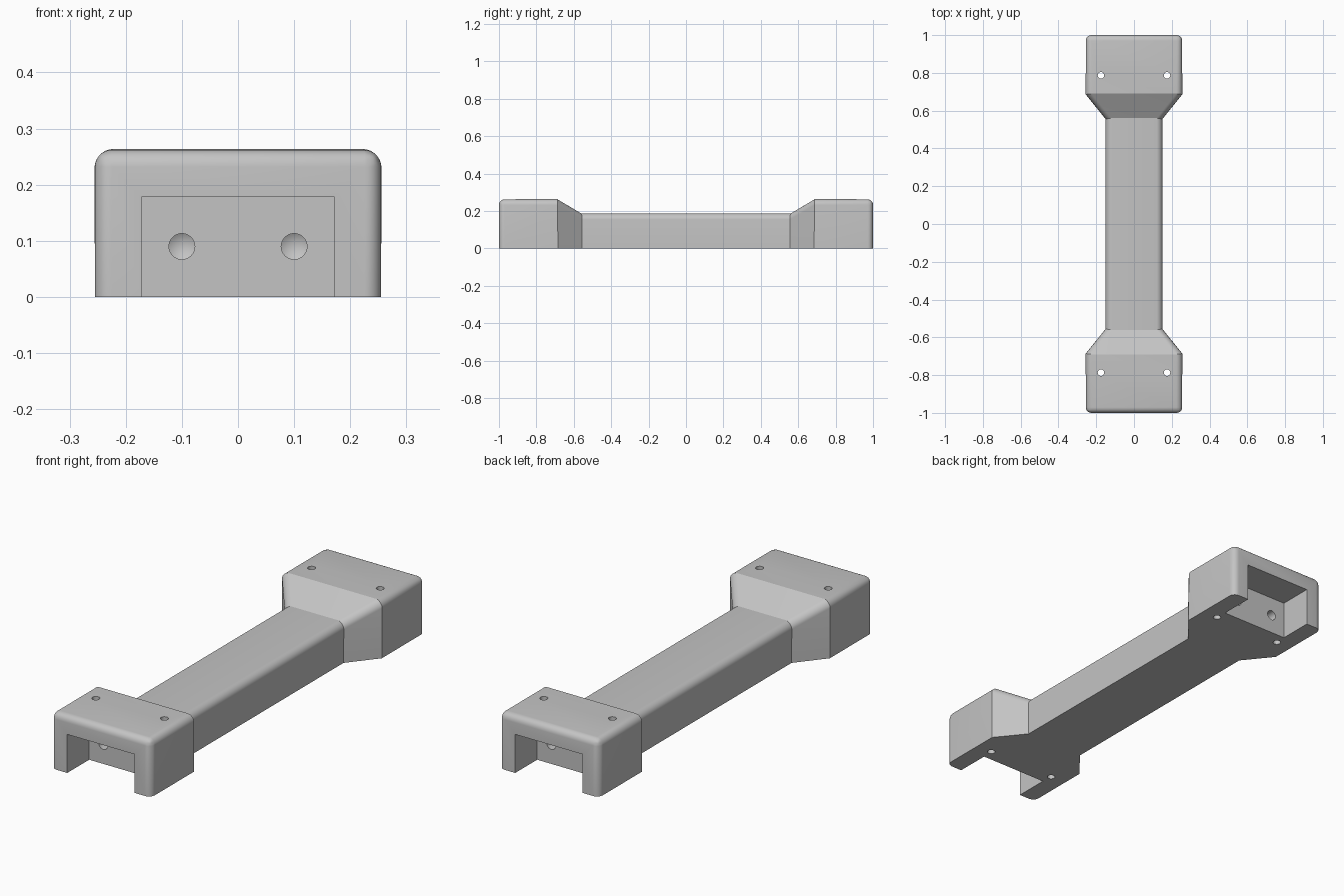
import bpy
import bmesh
from math import pi, radians
from mathutils import Matrix

cube = bpy.data.objects.get("Cube")
if cube:
    bpy.data.objects.remove(cube, do_unlink=True)

# Single plain grey
grey = bpy.data.materials.new("plain_grey")
grey.use_nodes = True
grey.diffuse_color = (0.55, 0.55, 0.55, 1)
grey.node_tree.nodes["Principled BSDF"].inputs["Base Color"].default_value = (0.55, 0.55, 0.55, 1)


def make_object(name, bm):
    bmesh.ops.recalc_face_normals(bm, faces=bm.faces[:])
    mesh = bpy.data.meshes.new(name)
    bm.to_mesh(mesh)
    bm.free()
    mesh.materials.append(grey)
    obj = bpy.data.objects.new(name, mesh)
    bpy.context.collection.objects.link(obj)
    return obj


# Handle: rectangular sections (half width, height) lofted along y
END, BODY = (0.255, 0.262), (0.15, 0.185)
SECTIONS = [(-1, END), (-0.685, END), (-0.555, BODY),
            (0.555, BODY), (0.685, END), (1, END)]
bm = bmesh.new()
rings = []
for y, (w, h) in SECTIONS:
    rings.append([bm.verts.new(p) for p in
                  ((-w, y, 0), (w, y, 0), (w, y, h), (-w, y, h))])
for a, b in zip(rings, rings[1:]):
    for i in range(4):
        j = (i + 1) % 4
        bm.faces.new((a[i], a[j], b[j], b[i]))
bm.faces.new(rings[0])
bm.faces.new(rings[-1])

# Round the long top edges and the top and side edges of both ends
rounded = []
for e in bm.edges:
    p, q = (v.co for v in e.verts)
    at_end = abs(p.y) > 0.99 and abs(q.y) > 0.99
    lengthwise = abs(p.y - q.y) > 0.01
    on_top = p.z > 0.1 and q.z > 0.1
    upright = abs(p.z - q.z) > 0.1
    if (on_top and (lengthwise or at_end)) or (upright and at_end):
        rounded.append(e)
bmesh.ops.bevel(bm, geom=rounded, offset=0.03, offset_type='OFFSET',
                segments=8, profile=0.5, affect='EDGES', clamp_overlap=True)
handle = make_object("handle", bm)


def cut(obj, bm):
    cutter = make_object("cutter", bm)
    cutter.hide_render = True
    mod = obj.modifiers.new("cut", 'BOOLEAN')
    mod.operation = 'DIFFERENCE'
    mod.solver = 'EXACT'
    mod.object = cutter
    bpy.context.view_layer.objects.active = obj
    bpy.ops.object.modifier_apply(modifier=mod.name)
    bpy.data.objects.remove(cutter, do_unlink=True)


def cylinder(bm, r1, r2, depth, matrix):
    bmesh.ops.create_cone(bm, cap_ends=True, segments=32, radius1=r1,
                          radius2=r2, depth=depth, matrix=matrix)


# Open pockets in the ends, below and outward
POCKET_Y, POCKET_TOP = 0.84, 0.178
bm = bmesh.new()
for s in (-1, 1):
    bmesh.ops.create_cube(bm, size=1, matrix=Matrix.Translation(
        (0, s * (POCKET_Y + 0.15), POCKET_TOP - 0.15)) @ Matrix.Diagonal((0.344, 0.3, 0.3, 1)))
cut(handle, bm)

# Upright through holes
bm = bmesh.new()
for sx in (-1, 1):
    for sy in (-1, 1):
        cylinder(bm, 0.017, 0.017, 0.6, Matrix.Translation((sx * 0.175, sy * 0.787, 0.1)))
cut(handle, bm)

# Blind drilled holes with pointed bottoms in the pocket walls
R, DEPTH, TIP = 0.023, 0.12, 0.014
bm = bmesh.new()
for sx in (-1, 1):
    for sy in (-1, 1):
        drill = bmesh.new()
        cylinder(drill, R, R, DEPTH + 0.05, Matrix.Translation((0, 0, (DEPTH - 0.05) / 2)))
        tip = [v for v in drill.verts if v.co.z > 0.1]
        cap = [f for f in drill.faces if all(v in tip for v in f.verts)]
        poke = bmesh.ops.poke(drill, faces=cap)
        for v in poke["verts"]:
            v.co.z += TIP
        turn = Matrix.Rotation(sy * pi / 2, 4, 'X')
        drill.transform(Matrix.Translation((sx * 0.1, sy * POCKET_Y, 0.09)) @ turn)
        part = bpy.data.meshes.new("drill")
        drill.to_mesh(part)
        drill.free()
        bm.from_mesh(part)
        bpy.data.meshes.remove(part)
cut(handle, bm)

# Smooth the rounded edges, keep the rest crisp
bpy.ops.object.select_all(action='DESELECT')
handle.select_set(True)
bpy.context.view_layer.objects.active = handle
bpy.ops.object.shade_smooth_by_angle(angle=radians(25))
